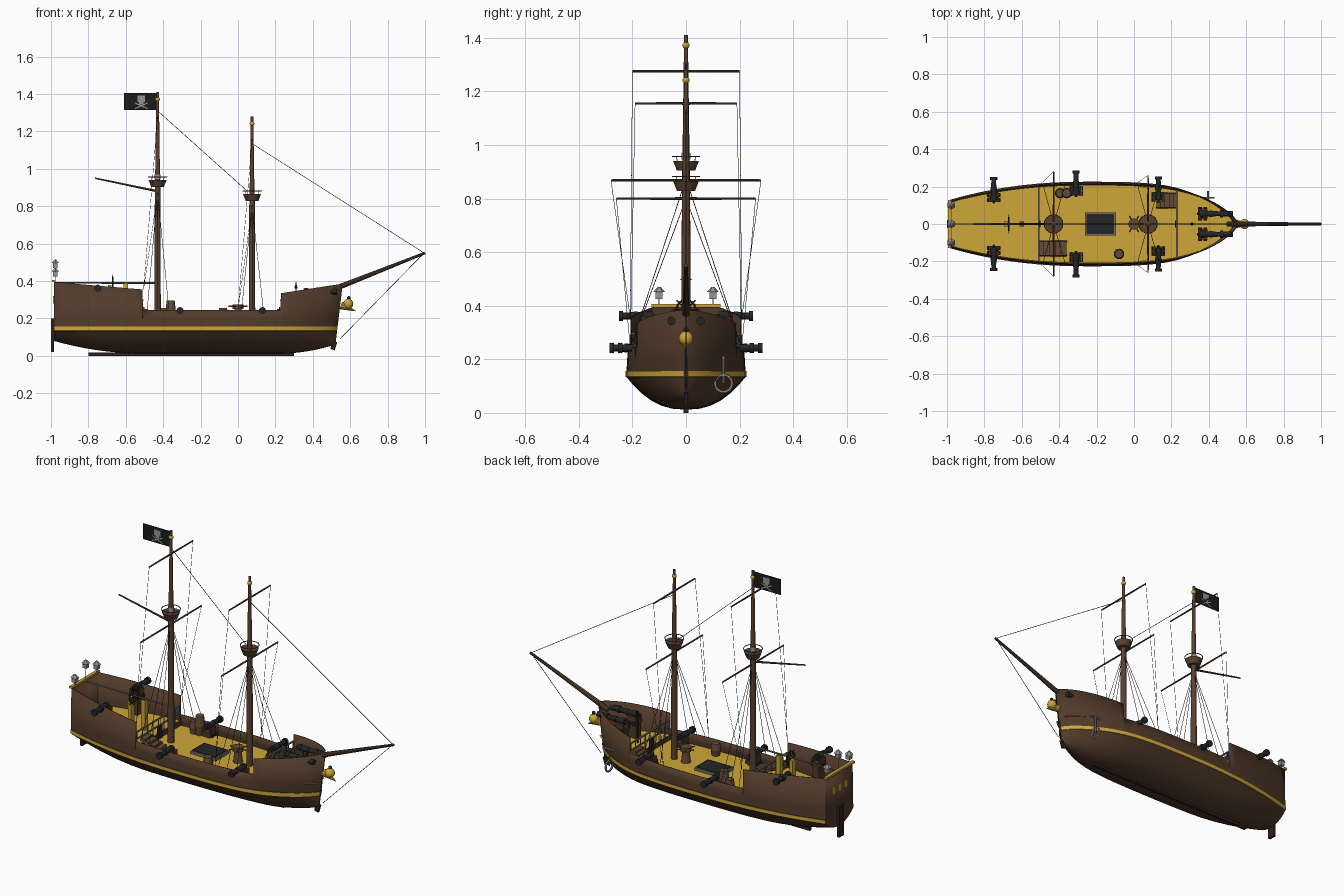
import bpy, bmesh, math
from mathutils import Vector, Matrix

cube = bpy.data.objects.get("Cube")
if cube:
    bpy.data.objects.remove(cube)

COLOURS = {
    "hull brown": (0.083, 0.043, 0.023), "dark wood": (0.03, 0.015, 0.012),
    "golden yellow": (0.62, 0.385, 0.04), "gun black": (0.018, 0.019, 0.02),
    "rope": (0.03, 0.026, 0.022), "iron grey": (0.3, 0.3, 0.3),
    "crate brown": (0.125, 0.07, 0.036), "flag black": (0.012, 0.012, 0.013),
    "rail grey": (0.18, 0.165, 0.14), "spar brown": (0.1, 0.053, 0.031),
}
MATS = {}
for label, rgb in COLOURS.items():
    m = bpy.data.materials.new(label)
    m.use_nodes = True
    m.diffuse_color = (*rgb, 1)
    m.node_tree.nodes["Principled BSDF"].inputs["Base Color"].default_value = (*rgb, 1)
    MATS[label] = m


def done(bm, name, *mats):
    """Turn a bmesh into a finished object, smooth with sharp edges kept."""
    bmesh.ops.recalc_face_normals(bm, faces=bm.faces)
    me = bpy.data.meshes.new(name)
    bm.to_mesh(me)
    bm.free()
    for label in mats:
        me.materials.append(MATS[label])
    me.shade_smooth()
    me.set_sharp_from_angle(angle=math.radians(35))
    ob = bpy.data.objects.new(name, me)
    bpy.context.collection.objects.link(ob)
    return ob


def paint(verts, m):
    for f in {f for v in verts for f in v.link_faces}:
        f.material_index = m


def box(bm, c, size, m=0, rot=None):
    mat = Matrix.Translation(c) @ (rot or Matrix()) @ Matrix.Diagonal((*size, 1))
    paint(bmesh.ops.create_cube(bm, size=1, matrix=mat)["verts"], m)


def rod(bm, p, q, r1, r2=None, m=0, n=10):
    p, q = Vector(p), Vector(q)
    d = q - p
    mat = Matrix.Translation((p + q) / 2) @ d.to_track_quat("Z", "Y").to_matrix().to_4x4()
    paint(bmesh.ops.create_cone(bm, cap_ends=True, segments=n, radius1=r1, matrix=mat,
          radius2=r1 if r2 is None else r2, depth=d.length)["verts"], m)


def ball(bm, c, r, m=0):
    paint(bmesh.ops.create_uvsphere(bm, u_segments=14, v_segments=8, radius=r,
          matrix=Matrix.Translation(c))["verts"], m)


def ring(bm, c, radius, r, u, v, m=0, n=18):
    c, u, v = Vector(c), Vector(u), Vector(v)
    pts = [c + radius * (u * math.cos(a) + v * math.sin(a))
           for a in (2 * math.pi * i / n for i in range(n))]
    for i in range(n):
        rod(bm, pts[i - 1], pts[i], r, m=m, n=6)


# Hull lines
AFT, FORE, STERN, BOW = -0.51, 0.23, -0.985, 0.56
MAIN_Z, QUARTER_Z, FORE_Z = 0.185, 0.212, 0.212


def half_width(x):
    if x < -0.25:
        return 0.222 - 0.097 * ((-0.25 - x) / 0.735) ** 2.2
    return max(0.005, 0.222 * max(0, 1 - ((x + 0.25) / 0.81) ** 3.3) ** 0.75)


def keel_z(x):
    if x < -0.5:
        return 0.012 + 0.068 * ((-0.5 - x) / 0.485) ** 2
    return 0.012 + 0.048 * max(0, (x - 0.2) / 0.36) ** 2


def rail_z(x):
    if x < AFT:
        return 0.355 + 0.04 * (AFT - x) / (AFT - STERN)
    return 0.245 if x < FORE else 0.335 + 0.05 * (x - FORE) / (BOW - FORE)


def section(x):
    """Half section from keel up to rail, as (y, z)."""
    w, k, top = half_width(x), keel_z(x), rail_z(x)
    w_low = w * (1 - 0.15 * max(0, (x - 0.2) / 0.36))
    low = [(w_low * s ** 0.42, k + (0.134 - k) * s) for s in (0.03, 0.12, 0.27, 0.5, 0.75, 1)]
    stripe = [(w_low + 0.004, 0.135), (w_low + 0.004, 0.156), (w_low, 0.157)]
    return low + stripe + [((w + w_low) / 2 * 0.99, 0.2), (w * 0.97, top)]


def spread(a, b, n, power=1):
    return [a + (b - a) * (1 - (1 - i / n) ** power) for i in range(n + 1)]


stations = spread(STERN, AFT - 0.001, 10) + spread(AFT + 0.001, FORE - 0.001, 12) \
    + spread(FORE + 0.001, BOW, 14, 1.7)
bm = bmesh.new()
loops = []
for x in stations:
    half = section(x)
    outline = [(-y, z) for y, z in reversed(half)] + [(0, keel_z(x))] + half
    rake = 0.12 * max(0, (x - 0.3) / 0.26)
    loops.append([bm.verts.new((x + rake * (z - 0.385), y, z)) for y, z in outline])
for a, b in zip(loops, loops[1:]):
    for i in range(len(a) - 1):
        f = bm.faces.new((a[i], a[i + 1], b[i + 1], b[i]))
        f.material_index = int(0.134 < f.calc_center_median().z < 0.1565)
bm.faces.new(loops[0])
bm.faces.new(loops[-1])
hull = done(bm, "hull", "hull brown", "golden yellow", "dark wood")
shell = hull.modifiers.new("planking", "SOLIDIFY")
shell.thickness, shell.offset, shell.material_offset_rim = 0.004, -1, 2

# Decks
for name, x0, x1, z in (("quarter_deck", STERN + 0.004, AFT, QUARTER_Z),
                        ("main_deck", AFT, FORE, MAIN_Z), ("fore_deck", FORE, 0.525, FORE_Z)):
    bm = bmesh.new()
    rows = [[bm.verts.new((x, s * (half_width(x) * (0.95 - 0.1 * max(0, x - FORE)) - 0.003), z))
             for s in (-1, 1)] for x in spread(x0, x1, 14)]
    for a, b in zip(rows, rows[1:]):
        bm.faces.new((a[0], b[0], b[1], a[1]))
    done(bm, name, "golden yellow")

# Deck steps with doors and railings
for name, x, z, side in (("aft_railing", AFT, QUARTER_Z, 1), ("fore_railing", FORE, FORE_Z, -1)):
    bm = bmesh.new()
    w = half_width(x) * 0.95
    box(bm, (x, 0, (z + MAIN_Z) / 2), (0.012, 2 * w, z - MAIN_Z))
    box(bm, (x + side * 0.008, 0, MAIN_Z + 0.038), (0.006, 0.04, 0.076), 1)
    for h in (0.045, 0.085):
        box(bm, (x, 0, z + h), (0.009, 2 * w, 0.006), 2)
    for i in range(9):
        y = w * (i / 4 - 1) * 0.98
        rod(bm, (x, y, z), (x, y, z + 0.085), 0.003, m=2, n=6)
    done(bm, name, "hull brown", "gun black", "rail grey")

# Keel, stem foot and rudder
bm = bmesh.new()
box(bm, (-0.25, 0, 0.009), (1.1, 0.018, 0.018))
box(bm, (0.512, 0, 0.055), (0.025, 0.014, 0.045), rot=Matrix.Rotation(0.3, 4, "Y"))
box(bm, (-0.992, 0, 0.11), (0.016, 0.045, 0.18))
done(bm, "keel_and_rudder", "dark wood")

# Stern trim, windows and lanterns
bm = bmesh.new()
box(bm, (STERN, 0, 0.4), (0.018, 0.256, 0.012))
for y in (-0.055, 0, 0.055):
    box(bm, (STERN - 0.002, y, 0.30), (0.006, 0.032, 0.04))
done(bm, "stern_trim", "golden yellow")
bm = bmesh.new()
for y, z in ((-0.1, 0.425), (0, 0.47), (0.1, 0.425)):
    rod(bm, (-0.977, y, 0.4), (-0.977, y, z), 0.002)
    box(bm, (-0.977, y, z + 0.013), (0.026, 0.026, 0.026))
    rod(bm, (-0.977, y, z + 0.026), (-0.977, y, z + 0.044), 0.023, 0.006, n=6)
done(bm, "stern_lanterns", "iron grey")

# Masts, tops, yards and rigging
rig = bmesh.new()
for name, x, top, nest, yards, rail in (
        ("main_mast", -0.43, 1.41, 0.904, ((1.275, 0.2), (0.868, 0.28)), 0.355),
        ("fore_mast", 0.075, 1.28, 0.829, ((1.155, 0.19), (0.80, 0.26)), 0.245)):
    bm = bmesh.new()
    rod(bm, (x, 0, MAIN_Z), (x, 0, nest + 0.03), 0.018, 0.015, n=14)
    rod(bm, (x, 0, nest), (x, 0, top), 0.014, 0.007, n=14)
    ball(bm, (x, 0, top - 0.038), 0.013, 1)
    done(bm, name, "spar brown", "golden yellow")
    bm = bmesh.new()
    rod(bm, (x, 0, nest), (x, 0, nest + 0.036), 0.034, 0.048, n=16)
    ring(bm, (x, 0, nest + 0.053), 0.05, 0.0025, (1, 0, 0), (0, 1, 0))
    for i in range(4):
        c, s = math.cos((i + 0.5) * math.pi / 2), math.sin((i + 0.5) * math.pi / 2)
        rod(bm, (x + 0.045 * c, 0.045 * s, nest + 0.03), (x + 0.05 * c, 0.05 * s, nest + 0.053), 0.0015, n=5)
    done(bm, name + "_crows_nest", "spar brown")
    bm = bmesh.new()
    for z, w in yards:
        for s in (-1, 1):
            rod(bm, (x, 0, z), (x, s * w, z), 0.005, 0.004)
            rod(rig, (x, s * w, z), (x - 0.075, s * 0.208, rail), 0.001, n=5)
    done(bm, name + "_yards", "spar brown")
    for s in (-1, 1):
        for dx in (-0.055, 0.0, 0.06):
            rod(rig, (x, 0, nest - 0.03), (x + dx, s * 0.205, 0.25), 0.0014, n=5)
for p, q in (((-0.43, 0, 1.31), (0.05, 0, 0.88)), ((0.075, 0, 1.135), (0.995, 0, 0.55)),
             ((0.995, 0, 0.55), (0.545, 0, 0.09))):
    rod(rig, p, q, 0.0016, n=5)
done(rig, "rigging", "rope")
bm = bmesh.new()
rod(bm, (-0.43, 0, 0.945), (-0.43, 0, 0.97), 0.016, n=14)
done(bm, "mast_band", "iron grey")

# Bowsprit, boom and gaff
bm = bmesh.new()
rod(bm, (0.5, 0, 0.352), (1.0, 0, 0.55), 0.015, 0.007)
done(bm, "bowsprit", "spar brown")
bm = bmesh.new()
rod(bm, (-0.43, 0, 0.39), (-0.98, 0, 0.39), 0.005, 0.004)
done(bm, "boom", "rail grey")
bm = bmesh.new()
rod(bm, (-0.43, 0, 0.88), (-0.765, 0, 0.95), 0.006, 0.004)
done(bm, "gaff", "spar brown")

# Flag with painted emblem
bm = bmesh.new()
box(bm, (-0.522, 0, 1.36), (0.176, 0.004, 0.09))
box(bm, (-0.517, 0, 1.374), (0.042, 0.006, 0.034), 1)
box(bm, (-0.517, 0, 1.352), (0.024, 0.006, 0.014), 1)
for a in (-0.42, 0.42):
    box(bm, (-0.517, 0, 1.337), (0.074, 0.006, 0.006), 1, Matrix.Rotation(a, 4, "Y"))
done(bm, "flag", "flag black", "iron grey")

# Figurehead
bm = bmesh.new()
ball(bm, (0.59, 0, 0.278), 0.027)
rod(bm, (0.55, 0, 0.27), (0.628, 0, 0.24), 0.022, 0.002)
ball(bm, (0.592, 0, 0.31), 0.01, 1)
done(bm, "figurehead", "golden yellow", "dark wood")

# Anchor on the port bow
bm = bmesh.new()
rod(bm, (0.395, 0.14, 0.11), (0.395, 0.14, 0.215), 0.005)
rod(bm, (0.36, 0.14, 0.205), (0.43, 0.14, 0.205), 0.005)
ring(bm, (0.395, 0.14, 0.11), 0.032, 0.006, (0, 1, 0), (0, 0, 1))
done(bm, "anchor", "iron grey")


def cannon(name, x, y, z, d, deck):
    """Gun on a wheeled carriage standing on the deck, pointing along d."""
    bm = bmesh.new()
    c, d = Vector((x, y, z)), Vector(d)
    side, up, drop = Vector((-d.y, d.x, 0)), Vector((0, 0, 1)), z - deck
    rod(bm, c - d * 0.055, c + d * 0.07, 0.017, 0.012, n=12)
    for t, r in ((-0.05, 0.019), (0.0, 0.017), (0.055, 0.019)):
        rod(bm, c + d * t, c + d * (t + 0.016), r, n=12)
    ball(bm, c - d * 0.062, 0.008)
    turn = Matrix.Rotation(math.atan2(d.y, d.x), 4, "Z")
    for s in (-1, 1):
        box(bm, c - d * 0.037 + side * s * 0.023 - up * 0.026, (0.052, 0.009, 0.044), 1, turn)
        for t in (-0.052, -0.024):
            w = c + d * t + side * s * 0.028 - up * 0.044
            rod(bm, w, w + side * s * 0.008, 0.011)
    box(bm, c - d * 0.037 - up * (drop + 0.03) / 2, (0.05, 0.044, drop - 0.03), 1, turn)
    done(bm, name, "gun black", "hull brown")


for s, label in ((-1, "starboard"), (1, "port")):
    for part, x, y, z, deck in (("aft", -0.75, 0.18, 0.362, QUARTER_Z), ("middle", -0.31, 0.214, 0.242, MAIN_Z),
                                ("fore", 0.13, 0.182, 0.242, MAIN_Z)):
        cannon(f"{label}_{part}_cannon", x, s * y, z, (0, s, 0), deck)
    cannon(f"{label}_bow_chaser", 0.405, s * 0.055, 0.343, (1, 0, 0), FORE_Z)
    bm = bmesh.new()
    rod(bm, (0.47, s * 0.055, 0.343), (0.528, s * 0.055, 0.343), 0.015, n=12)
    done(bm, f"{label}_chaser_muzzle", "gun black")

# Steering wheel and binnacle
bm = bmesh.new()
hub = Vector((-0.67, 0, 0.385))
ring(bm, hub, 0.036, 0.004, (0, 1, 0), (0, 0, 1))
for i in range(4):
    v = Vector((0, math.cos(i * math.pi / 4), math.sin(i * math.pi / 4))) * 0.05
    rod(bm, hub - v, hub + v, 0.0025, n=6)
box(bm, (-0.685, 0, (QUARTER_Z + 0.38) / 2), (0.018, 0.03, 0.38 - QUARTER_Z), 1)
done(bm, "steering_wheel", "dark wood", "golden yellow")
bm = bmesh.new()
box(bm, (-0.6, 0, (QUARTER_Z + 0.386) / 2), (0.026, 0.03, 0.386 - QUARTER_Z))
box(bm, (-0.6, 0, 0.387), (0.018, 0.022, 0.006), 1)
done(bm, "binnacle", "golden yellow", "hull brown")

# Hatch grating and capstan
bm = bmesh.new()
box(bm, (-0.18, 0, MAIN_Z + 0.008), (0.165, 0.125, 0.016), 1)
box(bm, (-0.18, 0, MAIN_Z + 0.011), (0.148, 0.108, 0.018))
done(bm, "hatch", "gun black", "rail grey")
bm = bmesh.new()
rod(bm, (0, 0, MAIN_Z), (0, 0, 0.255), 0.026, 0.018, n=12)
rod(bm, (0, 0, 0.25), (0, 0, 0.275), 0.03, n=12)
for i in range(6):
    a = i * math.pi / 3
    rod(bm, (0, 0, 0.264), (0.05 * math.cos(a), 0.05 * math.sin(a), 0.264), 0.004, n=6)
done(bm, "capstan", "crate brown")

# Barrels, bell post and stairs
for i, (x, y) in enumerate(((-0.36, 0.165), (-0.395, 0.165), (-0.08, -0.16))):
    bm = bmesh.new()
    h = 0.11 if i == 0 else 0.07
    rod(bm, (x, y, MAIN_Z), (x, y, MAIN_Z + h / 2), 0.022, 0.028, n=14)
    rod(bm, (x, y, MAIN_Z + h / 2), (x, y, MAIN_Z + h), 0.028, 0.022, n=14)
    done(bm, f"barrel_{i + 1}", "crate brown")
bm = bmesh.new()
rod(bm, (0.31, 0, FORE_Z), (0.31, 0, 0.395), 0.004)
rod(bm, (0.31, 0, 0.36), (0.31, 0, 0.38), 0.009, 0.005)
done(bm, "bell_post", "dark wood")
for name, x, run, y, top in (("aft_stairs", AFT, 0.15, -0.13, 0.25), ("fore_stairs", FORE, -0.11, 0.125, 0.25)):
    bm = bmesh.new()
    for i in range(5):
        z = MAIN_Z + (top - MAIN_Z) * (5 - i) / 5.5
        box(bm, (x + run * (i + 0.5) / 5, y, z), (abs(run) / 5, 0.075, 0.012))
    for s in (-0.037, 0.037):
        rod(bm, (x, y + s, top - 0.01), (x + run, y + s, MAIN_Z), 0.006, n=4)
    done(bm, name, "crate brown")
